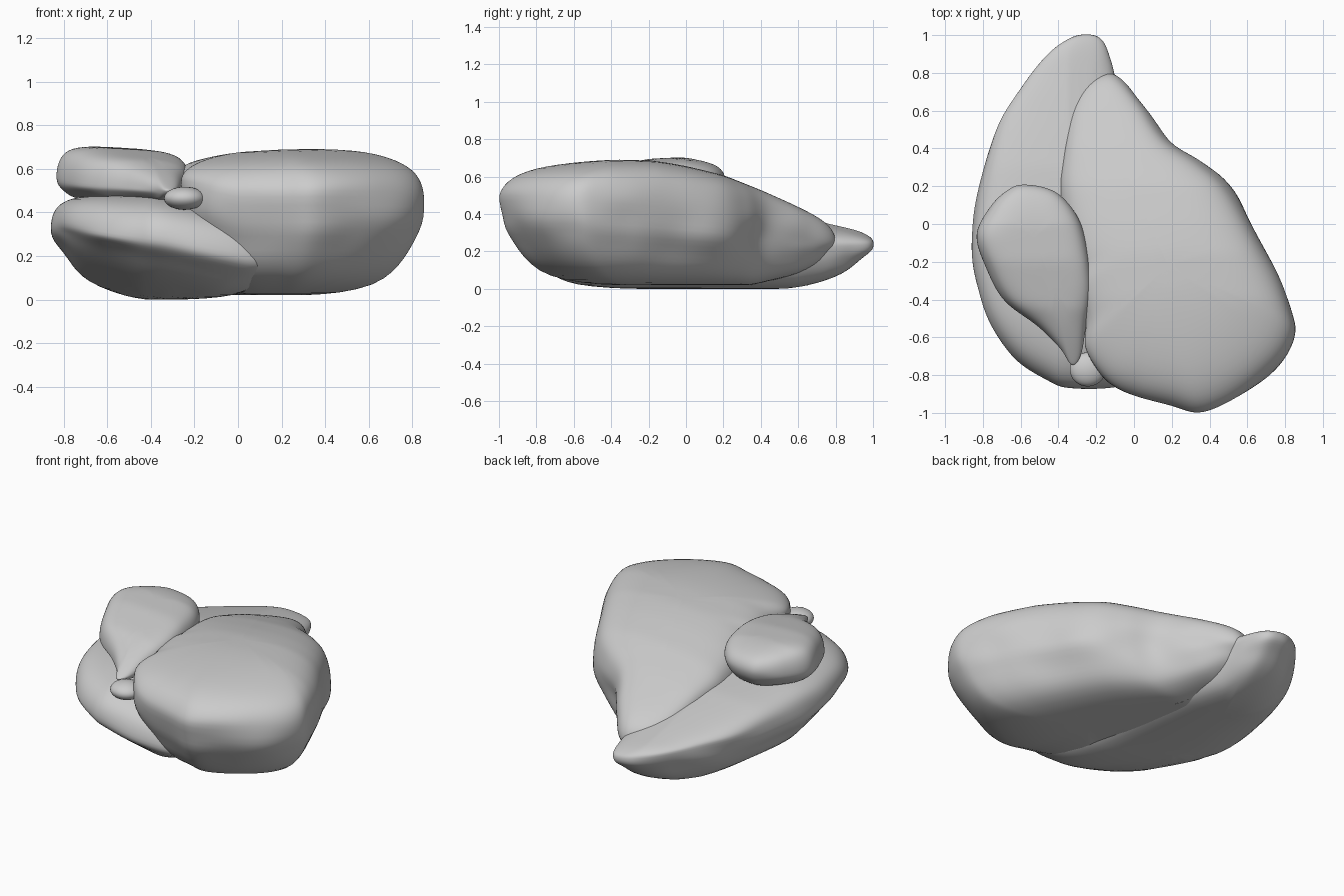
import bpy, bmesh
from mathutils import Vector, noise
from mathutils.geometry import intersect_point_line

if "Cube" in bpy.data.objects:
    bpy.data.objects.remove(bpy.data.objects["Cube"])

# Side profiles: (outline scale, fraction of height from the equator)
UPPER = [(.99, .26), (.96, .48), (.915, .65), (.85, .785), (.75, .89), (.60, .96), (.42, .99), (.2, 1), (0, 1)]
LOWER = [(.985, .2), (.955, .34), (.905, .48), (.85, .62), (.78, .76), (.66, .90), (.42, .98), (.2, 1), (0, 1)]


def table(points, v):
    """Linear lookup in a short (position, value) list."""
    if v <= points[0][0]:
        return points[0][1]
    for (a, za), (b, zb) in zip(points, points[1:]):
        if v <= b:
            return za + (zb - za) * (v - a) / (b - a)
    return points[-1][1]


def smooth_loop(pts, steps=5):
    """Closed spline through the outline points."""
    out, n = [], len(pts)
    for i in range(n):
        p0, p1, p2, p3 = (Vector(pts[(i + k) % n]) for k in (-1, 0, 1, 2))
        for s in range(steps):
            t = s / steps
            out.append(.5 * (2 * p1 + (p2 - p0) * t + (2 * p0 - 5 * p1 + 4 * p2 - p3) * t * t
                             + (3 * p1 - p0 - 3 * p2 + p3) * t ** 3))
    return out


def rock(name, outline, spine, top, middle, bottom, rough=.02):
    """Stone from a plan outline shrinking onto a spine; top, middle, bottom give z at (x, y)."""
    loop = smooth_loop(outline)
    a, b = Vector(spine[0]), Vector(spine[1])
    levels = [(s, -h) for s, h in reversed(LOWER)] + [(1, 0)] + UPPER
    bm = bmesh.new()

    def point(o, s, h):
        t = intersect_point_line(o, a, b)[1]
        c = a.lerp(b, min(1, max(0, t)))
        p = c + (o - c) * s
        m = middle(o.x, o.y)
        z = m + abs(h) * ((top if h > 0 else bottom)(p.x, p.y) - m)
        # gentle weathering, strongest low on the flanks
        k = rough * (1 - abs(h)) * (1.6 if h < 0 else .5)
        d = noise.noise(Vector((p.x * 3.5, p.y * 3.5, z * 9)))
        p = p + (o - c).normalized() * d * k
        return bm.verts.new((p.x, p.y, z))

    rings = [[point(o, s, h) for o in loop] for s, h in levels]
    n = len(loop)
    for lo, hi in zip(rings, rings[1:]):
        for i in range(n):
            j = (i + 1) % n
            bm.faces.new((lo[i], lo[j], hi[j], hi[i]))
    # the innermost rings lie on the spine: weld each end point to close the caps
    for ring in (rings[0], rings[-1]):
        bmesh.ops.remove_doubles(bm, verts=ring, dist=.0005)
    bmesh.ops.recalc_face_normals(bm, faces=bm.faces)
    mesh = bpy.data.meshes.new(name)
    bm.to_mesh(mesh)
    bm.free()
    mesh.polygons.foreach_set("use_smooth", [True] * len(mesh.polygons))
    ob = bpy.data.objects.new(name, mesh)
    bpy.context.collection.objects.link(ob)
    ob.modifiers.new("soften", 'SUBSURF').levels = 1
    return ob


# Large slab, sloping down to a narrow back end
big_top = [(-1, .64), (-.8, .665), (-.4, .695), (-.15, .685), (0, .66), (.2, .615), (.4, .545), (.6, .465), (.8, .385)]
big_mid = [(-1, .48), (-.3, .46), (.2, .40), (.5, .33), (.8, .25)]
big_low = [(-1, .02), (.35, .02), (.6, .08), (.8, .16)]
rock("large_rock",
     [(-.15, .80), (-.06, .76), (.05, .63), (.19, .44), (.35, .335), (.49, .22), (.61, .03),
      (.75, -.24), (.84, -.46), (.855, -.60), (.77, -.75), (.60, -.89), (.37, -1.0), (.2, -.965),
      (0, -.91), (-.15, -.82), (-.26, -.67), (-.26, -.5), (-.32, -.25), (-.38, 0),
      (-.40, .2), (-.38, .4), (-.34, .62), (-.26, .75)],
     [(.18, -.22), (-.14, .5)],
     lambda x, y: table(big_top, y) - .13 * (x - .35) ** 2,
     lambda x, y: table(big_mid, y) + (.07 * max(0, -x) / .27 if y < -.3 else 0),
     lambda x, y: table(big_low, y), .028)

# Long low stone tucked under the slab
long_top = [(-.9, .465), (-.5, .485), (0, .485), (.3, .45), (.6, .385), (.8, .345), (1, .32)]
rock("long_rock",
     [(-.25, 1.0), (-.17, .97), (-.12, .86), (-.08, .7), (-.01, .45), (.05, .15), (.12, -.3),
      (.17, -.58), (.14, -.76), (-.02, -.85), (-.33, -.875), (-.47, -.82), (-.65, -.69),
      (-.78, -.5), (-.845, -.27), (-.855, -.03), (-.80, .28), (-.72, .52), (-.62, .70),
      (-.47, .89), (-.35, .98)],
     [(-.38, -.1), (-.33, .4)],
     lambda x, y: table(long_top, y) - .18 * max(0, x + .35),
     lambda x, y: .215 - .15 * x,
     lambda x, y: .22 * max(0, -.45 - x) + .3 * max(0, -.75 - x - y) + .2 * max(0, y - .6), .025)

# Small rounded stone lying on top
cap_top = [(-.75, .54), (-.6, .60), (-.45, .655), (-.2, .70), (0, .705), (.2, .675)]
cap_mid = [(-.75, .50), (-.4, .53), (.2, .58)]
rock("top_rock",
     [(-.58, .21), (-.42, .175), (-.31, .06), (-.25, -.1), (-.22, -.34), (-.25, -.53),
      (-.28, -.7), (-.33, -.75), (-.39, -.66), (-.5, -.545), (-.68, -.41), (-.78, -.24),
      (-.835, -.06), (-.76, .09), (-.67, .18)],
     [(-.53, -.07), (-.42, -.35)],
     lambda x, y: table(cap_top, y) - .06 * (x + .65),
     lambda x, y: table(cap_mid, y),
     lambda x, y: .45, .012)

# Pebble wedged in the front gap
bpy.ops.mesh.primitive_uv_sphere_add(segments=32, ring_count=16, location=(-.245, -.77, .465))
pebble = bpy.context.object
pebble.name = "pebble"
pebble.scale = (.095, .09, .053)
bpy.ops.object.shade_smooth()
